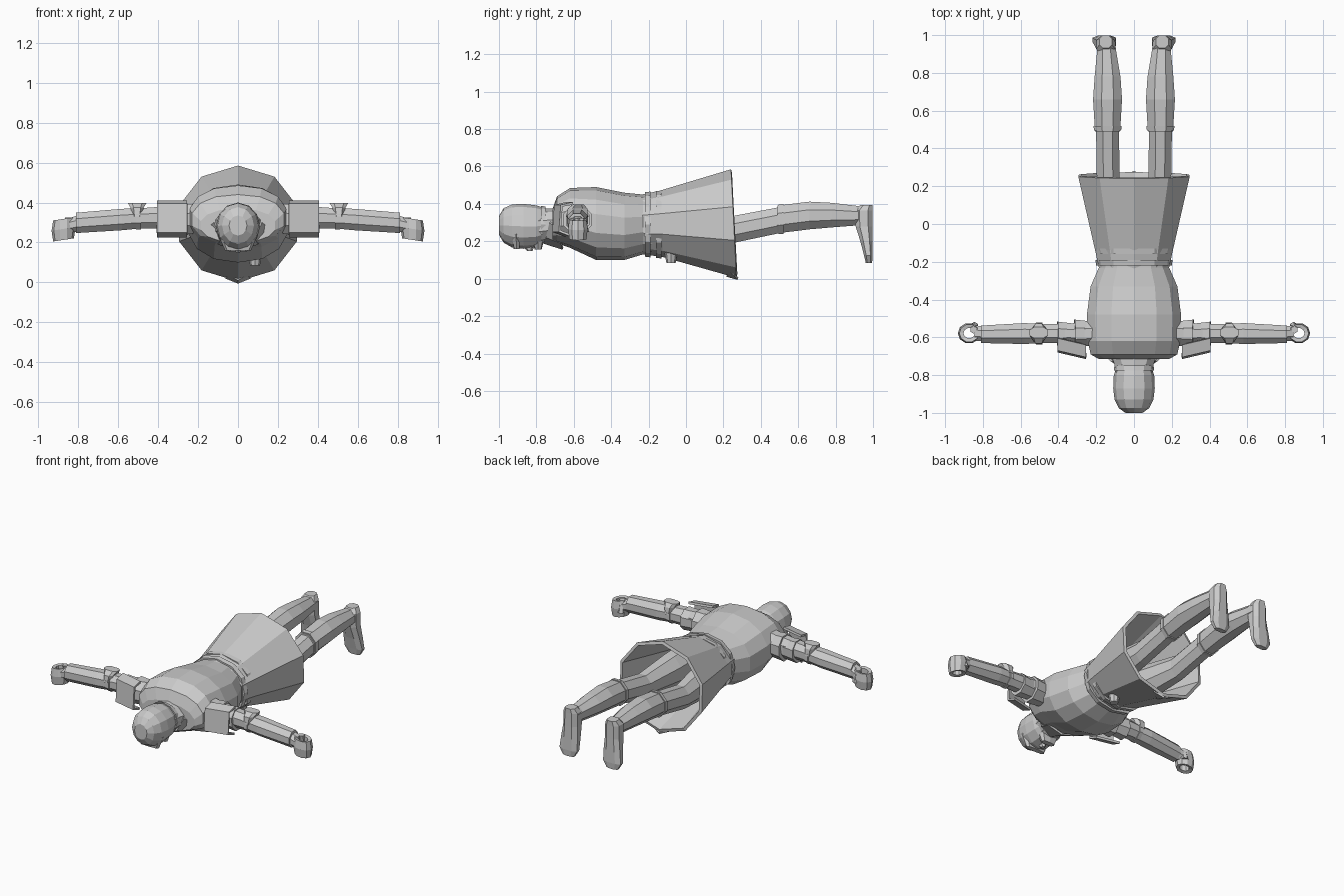
import bpy, bmesh, math


def finish(name, bm, mirror=False, thick=0):
    bmesh.ops.recalc_face_normals(bm, faces=bm.faces)
    me = bpy.data.meshes.new(name)
    bm.to_mesh(me)
    bm.free()
    ob = bpy.data.objects.new(name, me)
    bpy.context.collection.objects.link(ob)
    if thick:
        s = ob.modifiers.new("Thickness", 'SOLIDIFY')
        s.thickness = thick
        s.offset = -1
    if mirror:
        ob.modifiers.new("Mirror", 'MIRROR')
    return ob


def loft(name, axis, rings, n=10, p=1.0, start=90, mirror=False, caps=True, thick=0, shear=0):
    """Skin rings (t, u, v, ru, rv) placed along an axis; p < 1 makes them boxier.
    shear moves t with distance below the ring centre."""
    bm = bmesh.new()
    loops = []
    for t, u, v, ru, rv in rings:
        loop = []
        for i in range(n):
            a = math.radians(start) + 2 * math.pi * i / n
            c, s = round(math.cos(a), 6), round(math.sin(a), 6)
            du = math.copysign(abs(c) ** p, c) * ru
            dv = math.copysign(abs(s) ** p, s) * rv
            tt = t - shear * dv
            co = {'x': (tt, u + du, v + dv), 'y': (u + du, tt, v + dv), 'z': (u + du, v + dv, tt)}[axis]
            loop.append(bm.verts.new(co))
        loops.append(loop)
    for a, b in zip(loops, loops[1:]):
        for i in range(n):
            j = (i + 1) % n
            bm.faces.new((a[i], a[j], b[j], b[i]))
    if caps:
        bm.faces.new(loops[0])
        bm.faces.new(loops[-1])
    return finish(name, bm, mirror, thick)


def strip(name, a, b, thick, mirror=False):
    """Plate spanning two matching point rows."""
    bm = bmesh.new()
    va, vb = [bm.verts.new(q) for q in a], [bm.verts.new(q) for q in b]
    for i in range(len(a) - 1):
        bm.faces.new((va[i], va[i + 1], vb[i + 1], vb[i]))
    return finish(name, bm, mirror, thick)


# Torso lying face down, head toward -y
loft("torso", 'y', [
    (-0.715, 0, 0.285, 0.19, 0.085), (-0.69, 0, 0.315, 0.235, 0.125),
    (-0.62, 0, 0.325, 0.25, 0.16), (-0.48, 0, 0.295, 0.255, 0.195),
    (-0.33, 0, 0.28, 0.235, 0.18), (-0.23, 0, 0.29, 0.19, 0.16),
    (-0.12, 0, 0.29, 0.18, 0.155)], n=14, p=0.9)

# Flared open skirt
loft("skirt", 'y', [(-0.23, 0, 0.29, 0.195, 0.16), (-0.13, 0, 0.293, 0.218, 0.178),
                    (0.255, 0, 0.295, 0.31, 0.29)],
     n=10, caps=False, thick=0.02, shear=0.05)
strip("skirt_front_flap", [(-0.06, 0.26, 0.03), (0, 0.28, 0.005), (0.06, 0.26, 0.03)],
      [(-0.04, 0.23, 0.045), (0, 0.22, 0.022), (0.04, 0.23, 0.045)], 0.012)

# Belt bands, buckle and pouch
for i, y in enumerate((-0.22, -0.16)):
    loft(f"belt_band_{i + 1}", 'y', [(y, 0, 0.29, 0.20, 0.172 + i * 0.006),
                                   (y + 0.03, 0, 0.29, 0.205, 0.176 + i * 0.006)], n=12, p=0.9)
loft("belt_pouch", 'z', [(0.14, 0.085, -0.08, 0.035, 0.035), (0.085, 0.085, -0.08, 0.025, 0.025)], n=8)

# Neck and head, with the face toward -z
loft("neck", 'y', [(-0.79, 0, 0.28, 0.10, 0.095), (-0.74, 0, 0.285, 0.11, 0.09),
                   (-0.70, 0, 0.285, 0.125, 0.09)], n=10)
loft("head", 'y', [
    (-1.0, 0, 0.285, 0.045, 0.05), (-0.975, 0, 0.285, 0.08, 0.092),
    (-0.93, 0, 0.282, 0.103, 0.115), (-0.87, 0, 0.28, 0.11, 0.12),
    (-0.80, 0, 0.28, 0.107, 0.112), (-0.75, 0, 0.285, 0.09, 0.09)], n=12)
loft("cap_brim", 'y', [(-0.775, 0, 0.29, 0.106, 0.10), (-0.75, 0, 0.29, 0.104, 0.095)], n=12)
loft("brow_guard", 'z', [(0.24, 0, -0.91, 0.10, 0.03), (0.16, 0, -0.905, 0.065, 0.016)],
     n=8, p=0.5, start=45)
loft("nose", 'z', [(0.2, 0, -0.85, 0.025, 0.045), (0.148, 0, -0.835, 0.012, 0.015)], n=6)
loft("jaw", 'z', [(0.25, 0, -0.795, 0.085, 0.045), (0.155, 0, -0.79, 0.045, 0.018)],
     n=8, p=0.6, start=45)
strip("throat_guard", [(-0.12, -0.73, 0.30), (-0.085, -0.75, 0.22), (0, -0.77, 0.19),
                       (0.085, -0.75, 0.22), (0.12, -0.73, 0.30)],
      [(-0.16, -0.69, 0.27), (-0.10, -0.67, 0.19), (0, -0.66, 0.155),
       (0.10, -0.67, 0.19), (0.16, -0.69, 0.27)], 0.012)

# Arms with forearm bracers
loft("arm", 'x', [
    (0.18, -0.58, 0.32, 0.075, 0.085), (0.36, -0.58, 0.325, 0.055, 0.06),
    (0.50, -0.58, 0.32, 0.055, 0.055), (0.58, -0.58, 0.315, 0.06, 0.058),
    (0.81, -0.584, 0.298, 0.05, 0.055)], n=8, start=22.5, mirror=True)
for i, (x, r) in enumerate(((0.25, 0.08), (0.34, 0.068))):
    loft(f"sleeve_layer_{i + 1}", 'x', [(x - 0.03, -0.58, 0.315, r - 0.012, r - 0.002),
                                      (x + 0.065, -0.58, 0.315, r, r + 0.005)],
         n=8, start=22.5, mirror=True, shear=0.06)

# Shoulder plates and elbow pads
arch = [(-0.64, 0.41), (-0.705, 0.395), (-0.715, 0.25), (-0.65, 0.225)]
strip("shoulder_plate", [(0.255, y, z) for y, z in arch],
      [(0.405, y + 0.035, z) for y, z in arch], 0.014, mirror=True)
loft("elbow_pad", 'z', [(0.33, 0.505, -0.58, 0.025, 0.062), (0.375, 0.505, -0.58, 0.035, 0.055),
                        (0.398, 0.505, -0.575, 0.05, 0.03)], n=8, p=0.7, start=22.5, mirror=True)
loft("elbow_strap", 'x', [(0.485, -0.58, 0.32, 0.062, 0.06), (0.51, -0.58, 0.32, 0.062, 0.06)],
     n=8, start=22.5, mirror=True)

# Curled fists: a thick ring open through z
bm = bmesh.new()
section = [(0.03, -0.05), (0.052, -0.055), (0.06, 0), (0.052, 0.05), (0.03, 0.045)]
rows = []
for i in range(10):
    a = 2 * math.pi * i / 10
    rows.append([bm.verts.new((0.873 + r * math.cos(a), -0.578 + 0.92 * r * math.sin(a),
                               0.268 + h - 0.15 * r * math.cos(a))) for r, h in section])
for i in range(10):
    for k in range(5):
        m, q = (i + 1) % 10, (k + 1) % 5
        bm.faces.new((rows[i][k], rows[m][k], rows[m][q], rows[i][q]))
finish("fist", bm, mirror=True)
loft("wrist", 'x', [(0.79, -0.582, 0.298, 0.042, 0.045), (0.845, -0.578, 0.285, 0.045, 0.04)],
     n=8, start=22.5, mirror=True)
loft("thumb", 'z', [(0.325, 0.85, -0.56, 0.018, 0.02), (0.25, 0.845, -0.54, 0.022, 0.022)],
     n=6, mirror=True)

# Legs, boots and feet
loft("leg", 'y', [(-0.16, 0.10, 0.28, 0.085, 0.12), (0.0, 0.115, 0.27, 0.085, 0.11),
                  (0.25, 0.137, 0.263, 0.065, 0.078), (0.51, 0.14, 0.315, 0.066, 0.075)],
     n=8, start=22.5, mirror=True)
loft("boot_shaft", 'y', [(0.49, 0.14, 0.317, 0.072, 0.08), (0.66, 0.14, 0.338, 0.083, 0.08),
                         (0.78, 0.14, 0.34, 0.074, 0.071), (0.92, 0.145, 0.337, 0.054, 0.056),
                         (0.97, 0.148, 0.337, 0.052, 0.055)],
     n=8, start=22.5, mirror=True)
loft("boot_cuff", 'y', [(0.495, 0.14, 0.318, 0.078, 0.085), (0.52, 0.14, 0.32, 0.08, 0.087)],
     n=8, start=22.5, mirror=True)
loft("foot", 'z', [(0.395, 0.15, 0.965, 0.035, 0.035), (0.365, 0.15, 0.95, 0.053, 0.05),
                   (0.28, 0.15, 0.952, 0.054, 0.048), (0.20, 0.153, 0.965, 0.062, 0.035),
                   (0.125, 0.157, 0.975, 0.067, 0.025), (0.085, 0.157, 0.978, 0.042, 0.018)],
     n=8, p=0.8, start=22.5, mirror=True)
